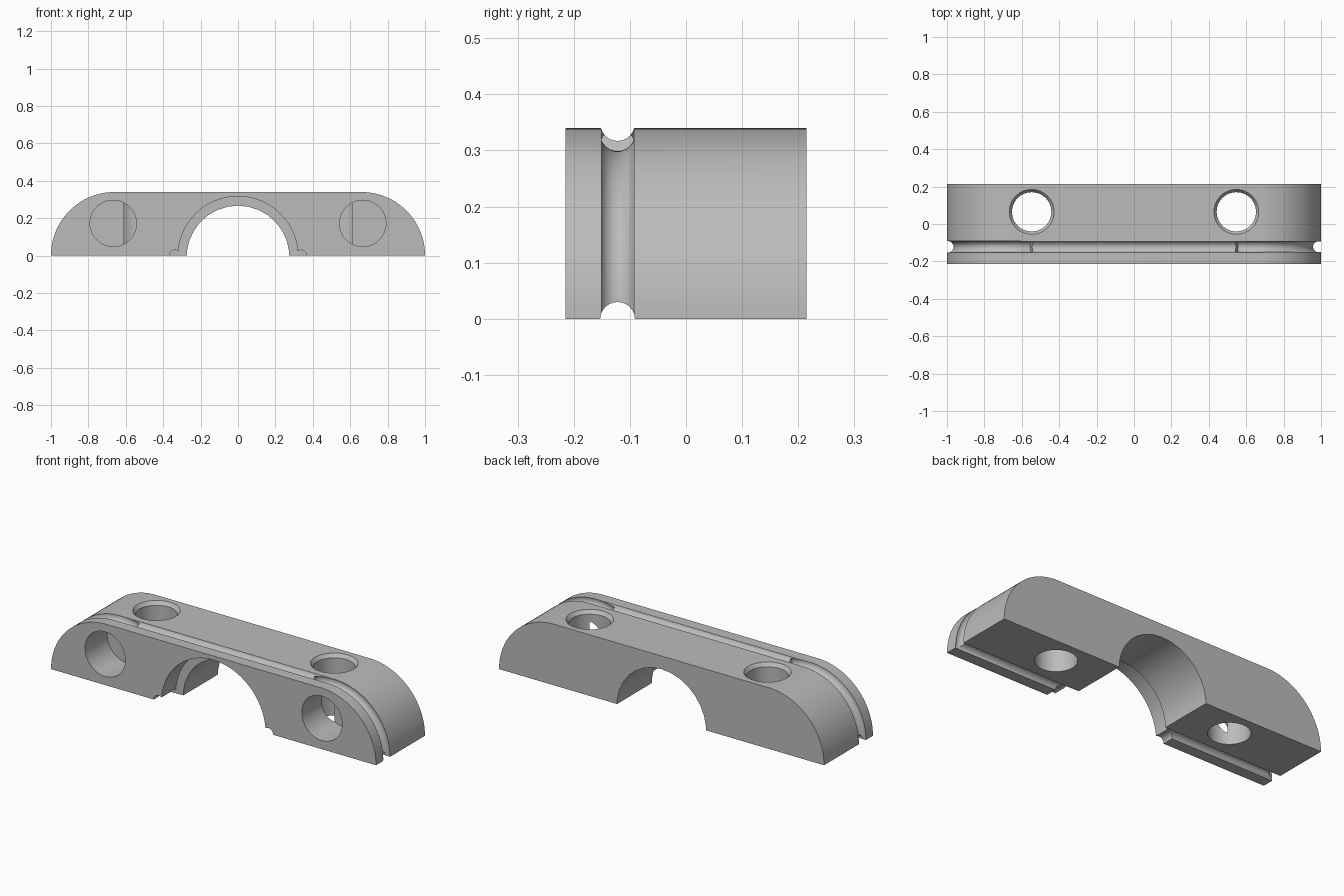
import bpy, bmesh, math
from mathutils import Matrix, Vector

if "Cube" in bpy.data.objects:
    bpy.data.objects.remove(bpy.data.objects["Cube"])

H, D = 0.34, 0.215      # height, half depth
GY, GR = -0.122, 0.031  # cable groove position and radius

grey = bpy.data.materials.new("plain grey")
grey.diffuse_color = (0.5, 0.5, 0.5, 1)
grey.use_nodes = True
grey.node_tree.nodes["Principled BSDF"].inputs["Base Color"].default_value = grey.diffuse_color


def to_object(bm, name):
    bmesh.ops.recalc_face_normals(bm, faces=bm.faces)
    mesh = bpy.data.meshes.new(name)
    bm.to_mesh(mesh)
    bm.free()
    mesh.materials.append(grey)
    ob = bpy.data.objects.new(name, mesh)
    bpy.context.collection.objects.link(ob)
    return ob


def rod(name, a, b, r1, r2=None, seg=48):
    """Cylinder or cone between two points."""
    a, b = Vector(a), Vector(b)
    d = b - a
    rot = d.to_track_quat('Z', 'Y').to_matrix().to_4x4()
    bm = bmesh.new()
    bmesh.ops.create_cone(bm, cap_ends=True, segments=seg, radius1=r1,
                          radius2=r1 if r2 is None else r2, depth=d.length,
                          matrix=Matrix.Translation((a + b) / 2) @ rot)
    return to_object(bm, name)


def arc_tube(name, cx, radius, a0, a1, steps=32, seg=20):
    """Round tube following an arc in the xz plane."""
    bm = bmesh.new()
    rings = []
    for i in range(steps + 1):
        a = a0 + (a1 - a0) * i / steps
        ring = []
        for j in range(seg):
            t = math.tau * (j + 0.5) / seg
            r = radius + GR * math.cos(t)
            ring.append(bm.verts.new((cx + r * math.cos(a), GY + GR * math.sin(t),
                                      r * math.sin(a))))
        rings.append(ring)
    for p, q in zip(rings, rings[1:]):
        for j in range(seg):
            k = (j + 1) % seg
            bm.faces.new((p[j], p[k], q[k], q[j]))
    bm.faces.new(rings[0])
    bm.faces.new(rings[-1])
    return to_object(bm, name)


# Clamp body: flat bar with quarter-round ends
profile = [((1 - H) + H * math.cos(a), H * math.sin(a))
           for a in [math.pi / 2 * i / 28 for i in range(29)]]
profile += [(-x, z) for x, z in reversed(profile)]
bm = bmesh.new()
face = bm.faces.new([bm.verts.new((x, -D, z)) for x, z in profile])
ext = bmesh.ops.extrude_face_region(bm, geom=[face])
bmesh.ops.translate(bm, vec=(0, 2 * D, 0),
                    verts=[v for v in ext['geom'] if isinstance(v, bmesh.types.BMVert)])
body = to_object(bm, "clamp_body")

# Central bore, wider at the front
cutters = [
    rod("bore", (0, -1, -0.008), (0, 1, -0.008), 0.275, seg=30),
    rod("front_counterbore", (0, -1, -0.004), (0, -0.09, -0.004), 0.321, seg=80),
]
for s in (-1, 1):
    hx = 0.547 * s
    cutters += [
        # Screw hole with a chamfered rim
        rod("screw_hole", (hx, 0.065, -0.2), (hx, 0.065, 0.6), 0.105),
        rod("hole_chamfer", (hx, 0.065, H - 0.02), (hx, 0.065, H + 0.01), 0.105, 0.1275),
        # Blind pocket in the front face
        rod("front_pocket", (0.667 * s, -0.5, 0.172), (0.667 * s, -0.02, 0.172), 0.124),
        # Groove around the rounded end and along the underside
        arc_tube("end_groove", 0.66 * s, 0.337 if s < 0 else 0.33,
                 math.pi / 2 - s * 0.35 * -1, math.pi / 2 - s * (math.pi / 2 + 0.15)),
        rod("under_groove", (0.3 * s, GY, -0.001), (1.2 * s, GY, -0.001), GR, seg=24),
        # Small notch at the foot of the arch
        rod("arch_notch", (0.337 * s, -0.4, -0.001), (0.337 * s, -0.092, -0.001), 0.031, seg=24),
    ]
# Shallower groove along the flat top
cutters.append(rod("top_groove", (-0.75, GY, 0.3475), (0.75, GY, 0.3475), 0.0305, seg=24))

bpy.context.view_layer.objects.active = body
for c in cutters:
    mod = body.modifiers.new(c.name, 'BOOLEAN')
    mod.operation = 'DIFFERENCE'
    mod.solver = 'EXACT'
    mod.object = c
    bpy.ops.object.modifier_apply(modifier=mod.name)
    bpy.data.objects.remove(c, do_unlink=True)

# Smooth curved walls, keep rims crisp
bpy.ops.object.select_all(action='DESELECT')
body.select_set(True)
bpy.ops.object.shade_smooth_by_angle(angle=math.radians(30))
